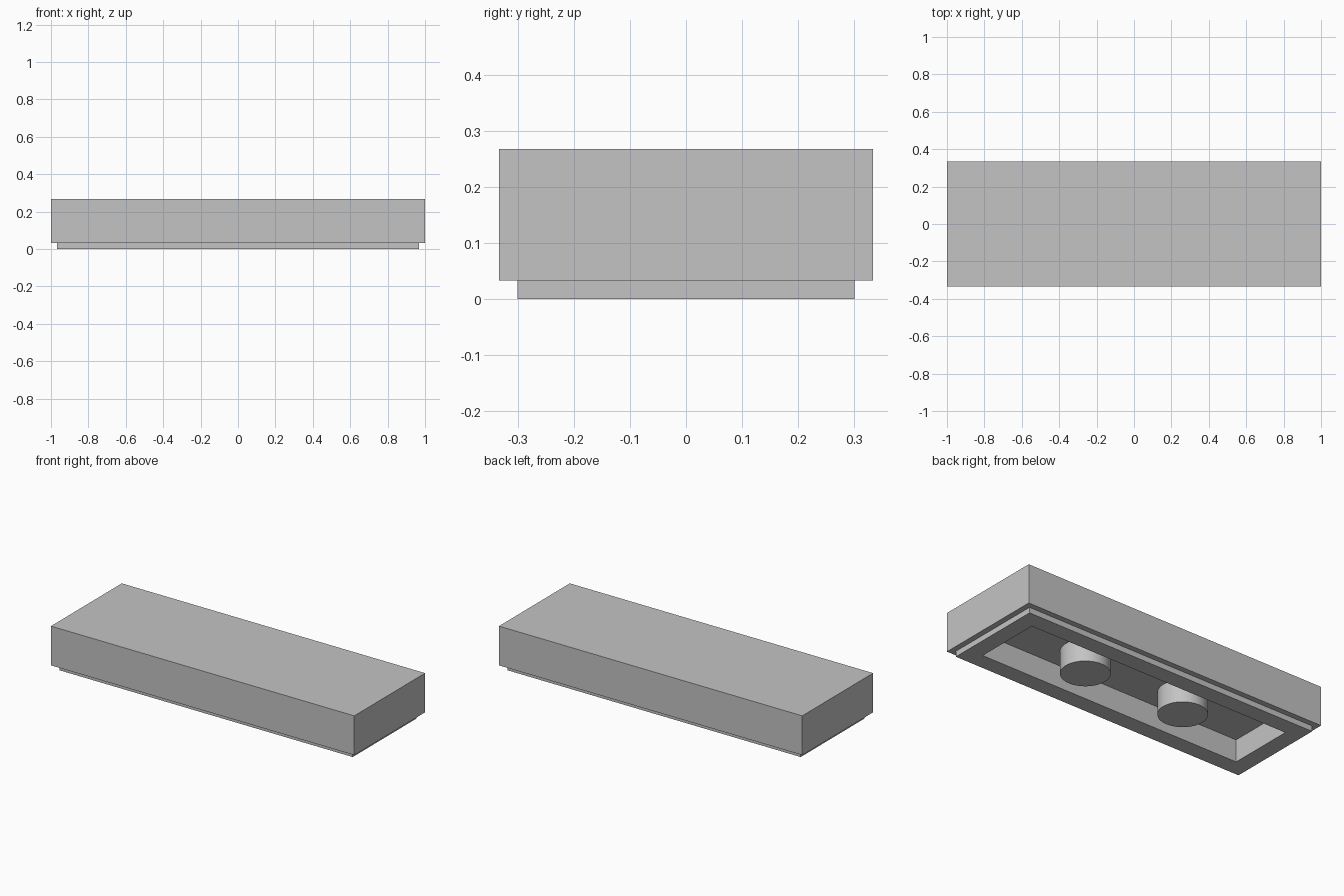
import bpy
import bmesh
import math
from mathutils import Matrix, Vector

cube = bpy.data.objects.get("Cube")
if cube:
    bpy.data.objects.remove(cube, do_unlink=True)

LENGTH, WIDTH, HEIGHT = 2.0, 0.667, 0.267
STEP = 0.033      # height and inset of the recessed foot
RIM = 0.1         # thickness of the foot rim
CAVITY = 0.133    # depth of the hollow underside
PIN_RADIUS = 0.133

grey = bpy.data.materials.new("light grey plastic")
grey.use_nodes = True
colour = (0.55, 0.55, 0.55, 1)
grey.diffuse_color = colour
grey.node_tree.nodes["Principled BSDF"].inputs["Base Color"].default_value = colour


def add_object(name, bm):
    bmesh.ops.recalc_face_normals(bm, faces=bm.faces)
    mesh = bpy.data.meshes.new(name)
    bm.to_mesh(mesh)
    bm.free()
    mesh.materials.append(grey)
    obj = bpy.data.objects.new(name, mesh)
    bpy.context.collection.objects.link(obj)
    return obj


def inset_and_move(bm, face, thickness, dz):
    """Inset a face, then extrude the inner face vertically."""
    bmesh.ops.inset_region(bm, faces=[face], thickness=thickness, use_even_offset=True)
    new = bmesh.ops.extrude_discrete_faces(bm, faces=[face])["faces"][0]
    bmesh.ops.translate(bm, verts=new.verts, vec=Vector((0, 0, dz)))
    return new


# Tile shell: slab, recessed foot, hollow underside
bm = bmesh.new()
slab_height = HEIGHT - STEP
bmesh.ops.create_cube(bm, size=1, matrix=Matrix.Translation((0, 0, STEP + slab_height / 2))
                      @ Matrix.Diagonal((LENGTH, WIDTH, slab_height, 1)))
bm.normal_update()
bottom = min(bm.faces, key=lambda f: f.calc_center_median().z)
foot = inset_and_move(bm, bottom, STEP, -STEP)
bm.normal_update()
inset_and_move(bm, foot, RIM, CAVITY)
add_object("tile_shell", bm)

# Round pins hanging from the cavity ceiling
for side, name in ((1, "left_pin"), (-1, "right_pin")):
    bm = bmesh.new()
    bmesh.ops.create_cone(bm, cap_ends=True, segments=48, radius1=PIN_RADIUS,
                          radius2=PIN_RADIUS, depth=CAVITY,
                          matrix=Matrix.Translation((side / 3, 0, CAVITY / 2)))
    pin = add_object(name, bm)
    bpy.ops.object.select_all(action="DESELECT")
    pin.select_set(True)
    bpy.context.view_layer.objects.active = pin
    bpy.ops.object.shade_smooth_by_angle(angle=math.radians(40))
